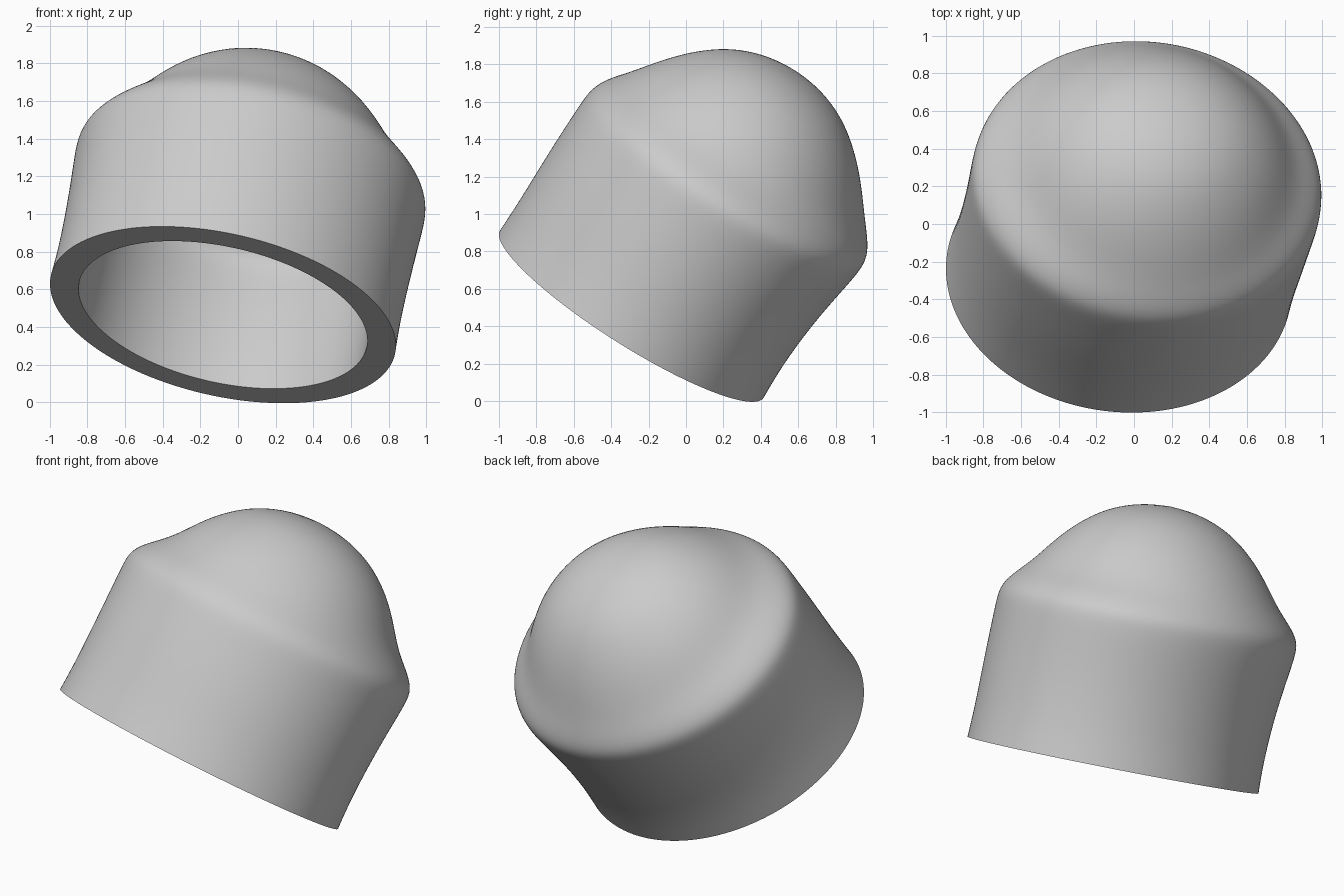
import bpy, bmesh, math
from mathutils import Matrix, Vector

if "Cube" in bpy.data.objects:
    bpy.data.objects.remove(bpy.data.objects["Cube"], do_unlink=True)

grey = bpy.data.materials.new("light_grey")
grey.use_nodes = True
colour = (0.6, 0.6, 0.6, 1)
grey.diffuse_color = colour
grey.node_tree.nodes["Principled BSDF"].inputs["Base Color"].default_value = colour

SEGMENTS = 48
TWIST = math.radians(12)

# Leaning frame: the cap's own axis, its wide direction and its short direction
axis = Vector((0.18, 0.518, 0.836)).normalized()
wide = (Vector((1, 0, 0)) - axis * axis.x).normalized()
short = axis.cross(wide)
rim_centre = Vector((-0.08, -0.29, 0.465))

# Oval rings up the outside: height, wide radius, short radius, sideways drift
rings = [(0, .94, .832, 0), (.2, .93, .826, 0), (.5, .935, .84, .2),
         (.75, .945, .86, .7), (.86, .95, .867, .9), (.93, .94, .86, 1),
         (1.0, .885, .82, 1), (1.08, .79, .755, 1), (1.16, .72, .695, 1),
         (1.25, .655, .625, 1), (1.35, .57, .535, 1), (1.45, .45, .42, 1),
         (1.52, .32, .3, 1), (1.565, .17, .16, 1)]
TOP = 1.58
DRIFT = (-0.01, 0.05)


def place(u, v, h):
    return rim_centre + wide * u + short * v + axis * h


def add_shell(bm, radius_scale, height_scale):
    """Loft the oval rings into a domed shell and return its rim loop."""
    loops = []
    for h, a, b, d in rings:
        loop = []
        for i in range(SEGMENTS):
            t = 2 * math.pi * i / SEGMENTS
            p = Matrix.Rotation(TWIST, 2) @ Vector((a * math.cos(t), b * math.sin(t)))
            p = p * radius_scale + Vector(DRIFT) * d
            loop.append(bm.verts.new(place(p.x, p.y, h * height_scale)))
        loops.append(loop)
    for low, high in zip(loops, loops[1:]):
        bridge(bm, low, high)
    tip = bm.verts.new(place(*DRIFT, TOP * height_scale))
    for i in range(SEGMENTS):
        bm.faces.new((loops[-1][i], loops[-1][(i + 1) % SEGMENTS], tip))
    return loops[0]


def bridge(bm, low, high):
    for i in range(SEGMENTS):
        j = (i + 1) % SEGMENTS
        bm.faces.new((low[i], low[j], high[j], high[i]))


# Hollow domed cap: outer skin, inner skin and a flat rim joining them
bm = bmesh.new()
outer_rim = add_shell(bm, 1, 1)
inner_rim = add_shell(bm, 0.835, 0.905)
bridge(bm, outer_rim, inner_rim)
bmesh.ops.recalc_face_normals(bm, faces=bm.faces[:])

# Keep both rim edges crisp under subdivision
crease = bm.edges.layers.float.new("crease_edge")
for loop in (outer_rim, inner_rim):
    for i in range(SEGMENTS):
        bm.edges.get((loop[i], loop[(i + 1) % SEGMENTS]))[crease] = 1

mesh = bpy.data.meshes.new("domed_cap")
bm.to_mesh(mesh)
bm.free()
mesh.materials.append(grey)
cap = bpy.data.objects.new("domed_cap", mesh)
bpy.context.collection.objects.link(cap)

smooth = cap.modifiers.new("smooth", 'SUBSURF')
smooth.levels = smooth.render_levels = 2
bpy.ops.object.select_all(action='DESELECT')
cap.select_set(True)
bpy.context.view_layer.objects.active = cap
bpy.ops.object.modifier_apply(modifier="smooth")
bpy.ops.object.shade_smooth_by_angle(angle=math.radians(40))
